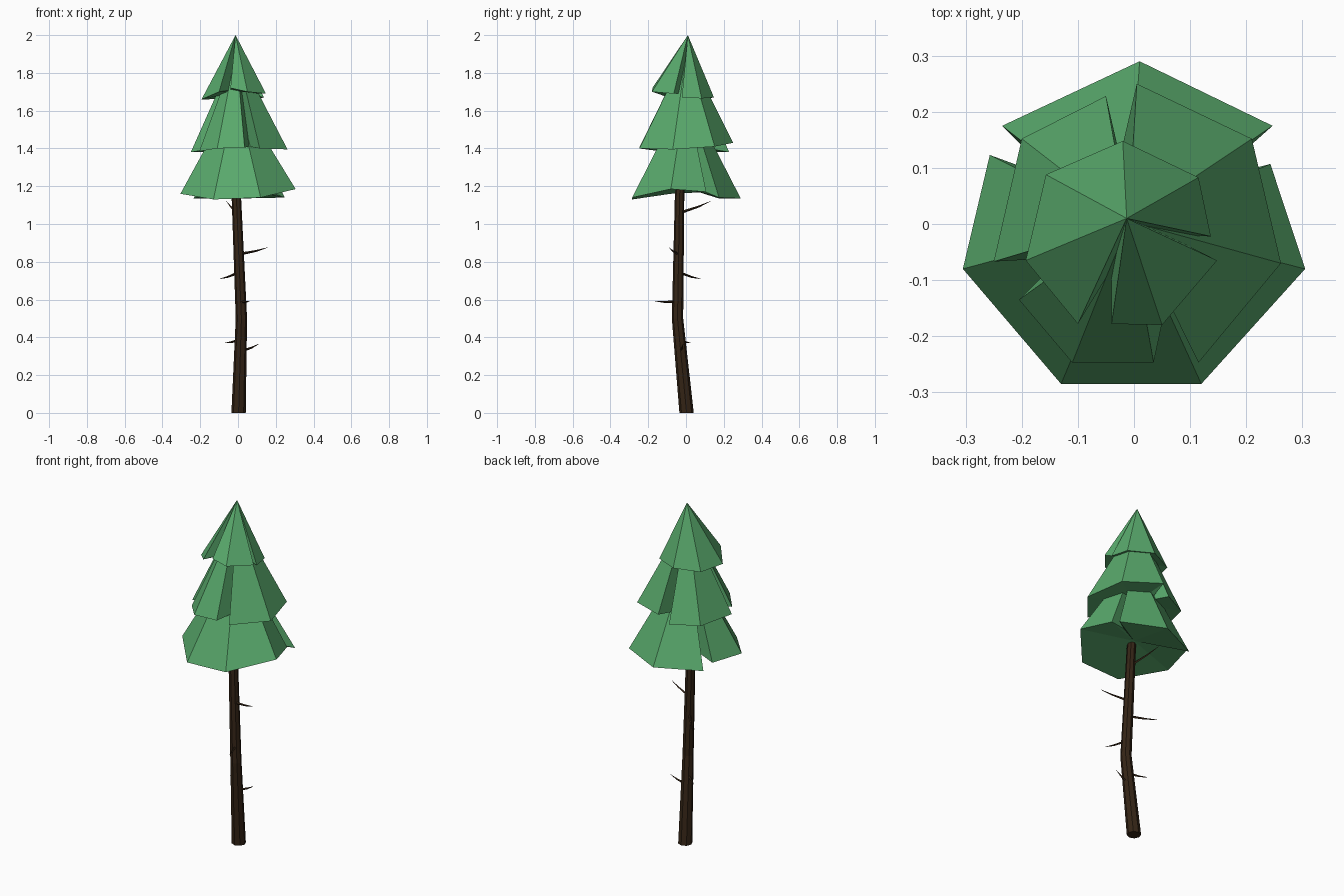
import bpy, bmesh, math
from mathutils import Vector


def material(name, col):
    m = bpy.data.materials.new(name)
    m.diffuse_color = (*col, 1)
    return m


GREEN = material("needles", (0.10, 0.40, 0.15))
BROWN = material("bark", (0.035, 0.018, 0.008))


def finish(name, bm, mat):
    bmesh.ops.recalc_face_normals(bm, faces=bm.faces)
    me = bpy.data.meshes.new(name)
    bm.to_mesh(me)
    bm.free()
    me.materials.append(mat)
    ob = bpy.data.objects.new(name, me)
    bpy.context.collection.objects.link(ob)


def tube(name, rings, sides, normal=None):
    """Flat-sided tube through (point, radius) rings."""
    bm = bmesh.new()
    q = (normal or Vector((0, 0, 1))).to_track_quat('Z', 'Y')
    loops = []
    for p, r in rings:
        loops.append([bm.verts.new(Vector(p) + q @ Vector((
            r * math.cos(math.tau * i / sides),
            r * math.sin(math.tau * i / sides), 0))) for i in range(sides)])
    for a, b in zip(loops, loops[1:]):
        for i in range(sides):
            j = (i + 1) % sides
            bm.faces.new((a[i], a[j], b[j], b[i]))
    bm.faces.new(loops[0])
    bm.faces.new(loops[-1])
    finish(name, bm, BROWN)


def tier(name, apex, rim, under):
    """Notched faceted cone: fan up to the apex, fan under to a raised centre."""
    bm = bmesh.new()
    top, low = bm.verts.new(apex), bm.verts.new(under)
    vs = [bm.verts.new(p) for p in rim]
    for a, b in zip(vs, vs[1:] + vs[:1]):
        bm.faces.new((a, b, top))
        bm.faces.new((b, a, low))
    finish(name, bm, GREEN)


# Bent trunk
tube("trunk", [((0.003, 0.003, 0), 0.038), ((0.018, -0.045, 0.5), 0.030),
               ((-0.009, -0.034, 1.15), 0.025), ((-0.012, -0.02, 1.35), 0.02)], 8)

# Bare twigs: start, tip
twigs = [((-0.008, -0.03, 1.06), (-0.06, 0.13, 1.12)),
         ((0.005, -0.04, 0.84), (0.155, -0.09, 0.875)),
         ((0.008, -0.04, 0.745), (-0.095, 0.075, 0.71)),
         ((0.015, -0.04, 0.59), (0.06, -0.165, 0.592)),
         ((0.014, -0.035, 0.39), (-0.07, 0.025, 0.37)),
         ((0.012, -0.03, 0.325), (0.11, -0.015, 0.365))]
for i, (a, b) in enumerate(twigs):
    a, b = Vector(a), Vector(b)
    mid = a.lerp(b, 0.6) - Vector((0, 0, 0.004))
    tube(f"twig_{i + 1}", [(a, 0.008), (mid, 0.005), (b, 0.001)], 4, b - a)

# Foliage tiers, rims running counter-clockwise with notch points
tier("lower_foliage", (-0.01, 0, 1.70), [
    (-0.13, -0.285, 1.13), (0.12, -0.285, 1.14), (0.305, -0.08, 1.185),
    (0.243, 0.107, 1.17), (0.14, 0.08, 1.18), (0.247, 0.175, 1.14),
    (0.01, 0.29, 1.135), (-0.235, 0.175, 1.135), (-0.14, 0.08, 1.18),
    (-0.257, 0.123, 1.17), (-0.305, -0.08, 1.16)], (0, 0, 1.19))
tier("middle_foliage", (-0.01, 0.005, 1.92), [
    (-0.11, -0.247, 1.40), (0.035, -0.247, 1.405), (0.06, -0.13, 1.41),
    (0.115, -0.247, 1.40), (0.262, -0.07, 1.395), (0.21, 0.152, 1.41),
    (0.005, 0.25, 1.43), (-0.025, 0.12, 1.41), (-0.05, 0.228, 1.38),
    (-0.2, 0.152, 1.38), (-0.25, -0.067, 1.38), (-0.13, -0.06, 1.40),
    (-0.205, -0.135, 1.385)], (0, 0, 1.42))
tier("upper_foliage", (-0.013, 0.01, 2.0), [
    (-0.1, -0.178, 1.70), (-0.04, -0.08, 1.71), (-0.04, -0.178, 1.72),
    (0.05, -0.18, 1.70), (0.148, -0.065, 1.69), (0.06, -0.02, 1.69),
    (0.137, -0.022, 1.67), (0.115, 0.083, 1.665), (-0.02, 0.148, 1.67),
    (-0.157, 0.088, 1.66), (-0.193, -0.065, 1.66)], (-0.01, 0, 1.70))
